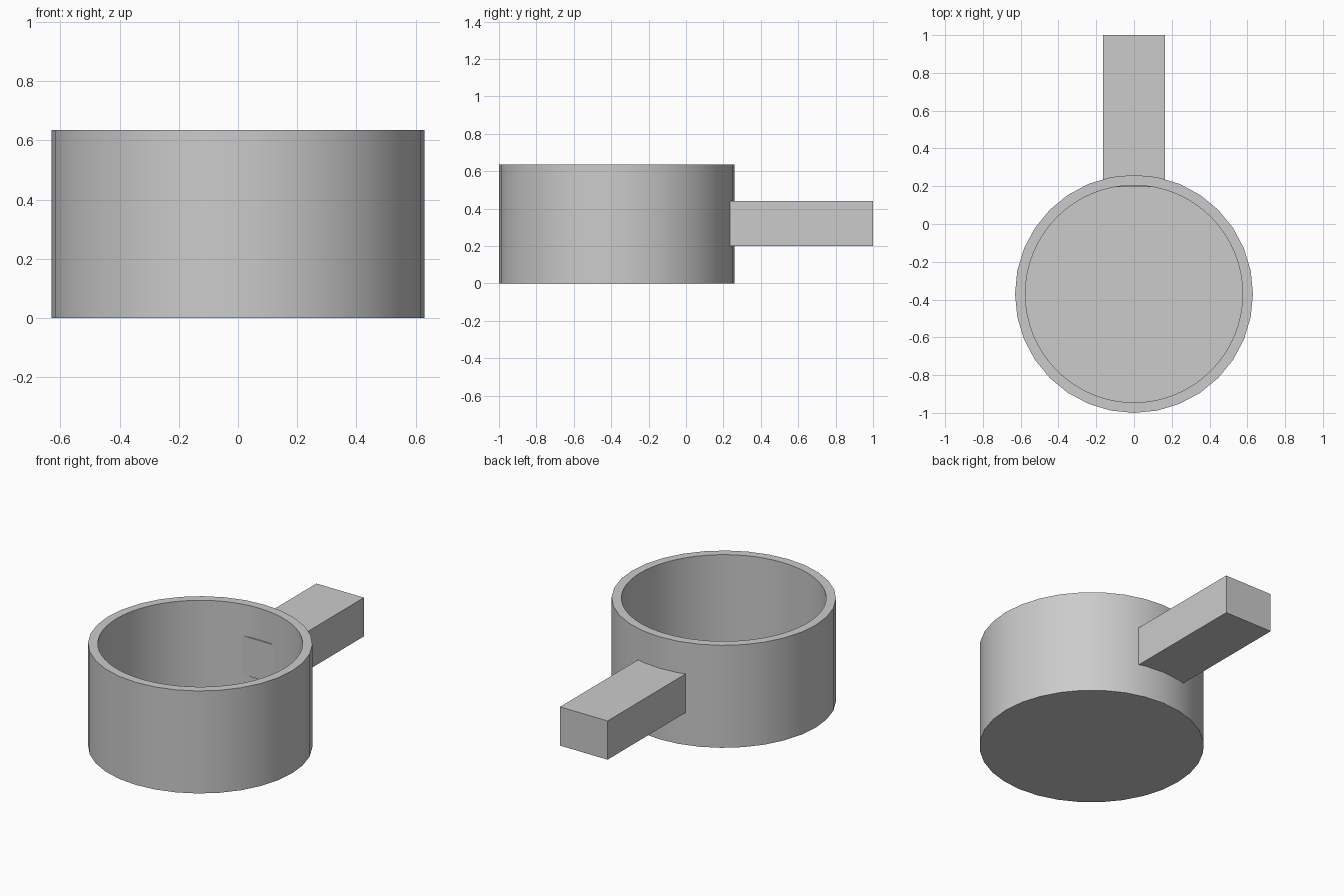
import bpy
import bmesh
import math
from mathutils import Matrix, Vector

cube = bpy.data.objects.get("Cube")
if cube:
    bpy.data.objects.remove(cube, do_unlink=True)

RADIUS, INNER, HEIGHT, FLOOR = 0.63, 0.575, 0.635, 0.06
CENTER_Y = -0.37

grey = bpy.data.materials.new("plain_grey")
grey.use_nodes = True
grey.diffuse_color = (0.6, 0.6, 0.6, 1)
grey.node_tree.nodes["Principled BSDF"].inputs["Base Color"].default_value = (0.6, 0.6, 0.6, 1)


def make_object(name, bm):
    mesh = bpy.data.meshes.new(name)
    bm.to_mesh(mesh)
    bm.free()
    mesh.materials.append(grey)
    obj = bpy.data.objects.new(name, mesh)
    bpy.context.collection.objects.link(obj)
    return obj


def cylinder(name, radius, bottom, top, sides):
    bm = bmesh.new()
    place = Matrix.Translation((0, CENTER_Y, (bottom + top) / 2))
    bmesh.ops.create_cone(bm, cap_ends=True, segments=sides, radius1=radius,
                          radius2=radius, depth=top - bottom, matrix=place)
    return make_object(name, bm)


# Round cup, hollowed from the top
cup = cylinder("cup", RADIUS, 0, HEIGHT, 32)
hollow = cylinder("cup_hollow_cutter", INNER, FLOOR, HEIGHT + 0.2, 64)
cut = cup.modifiers.new("hollow", "BOOLEAN")
cut.operation = "DIFFERENCE"
cut.solver = "EXACT"
cut.object = hollow
bpy.context.view_layer.objects.active = cup
cup.select_set(True)
bpy.ops.object.modifier_apply(modifier=cut.name)
bpy.data.objects.remove(hollow, do_unlink=True)
bpy.ops.object.shade_smooth_by_angle(angle=math.radians(30))

# Straight handle whose end just breaks through the inner wall
start, end = Vector((-0.163, 0.195, 0.2)), Vector((0.163, 1.0, 0.44))
bm = bmesh.new()
place = Matrix.Translation((start + end) / 2) @ Matrix.Diagonal((*(end - start), 1))
bmesh.ops.create_cube(bm, size=1, matrix=place)
make_object("handle", bm)
